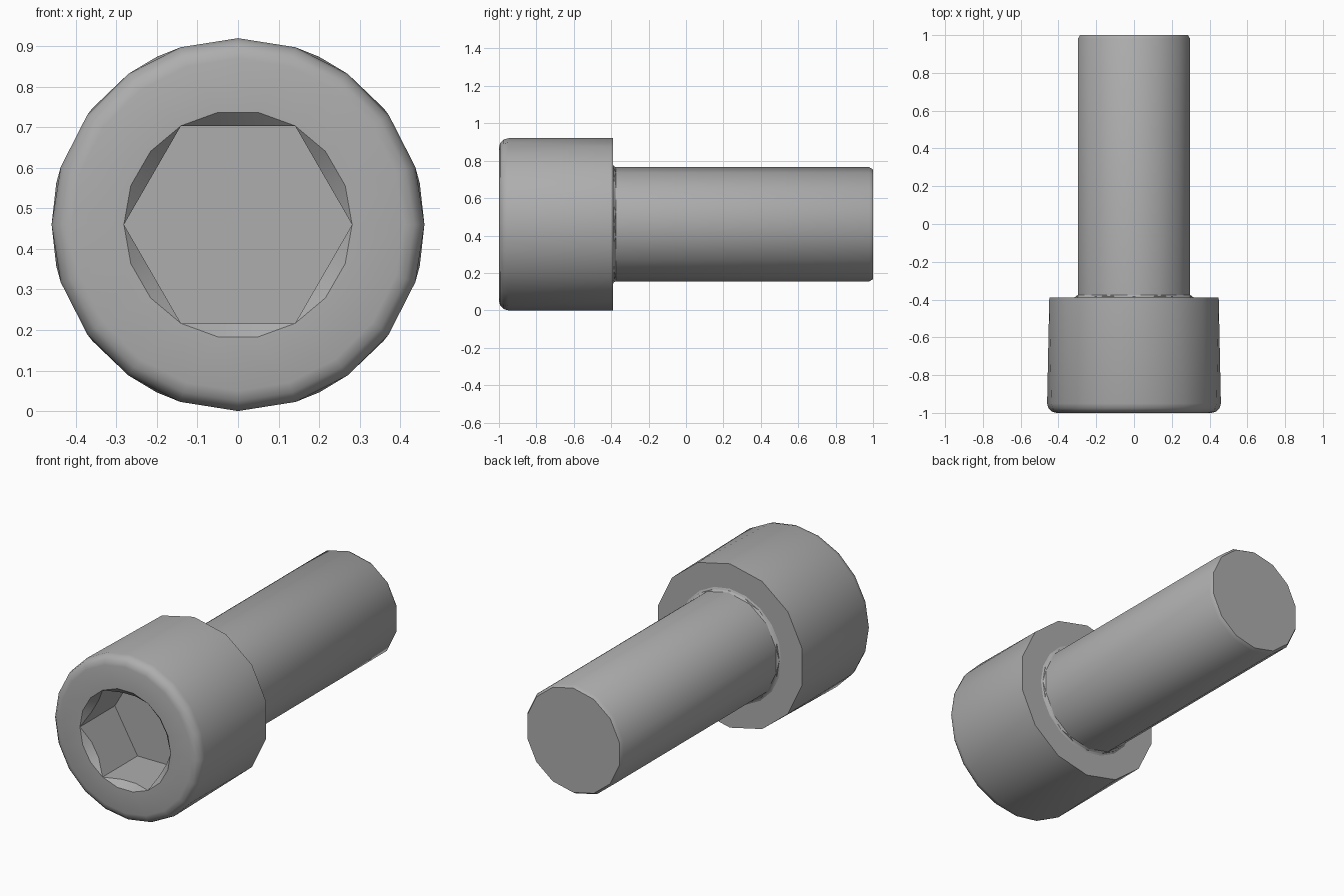
import bpy, bmesh
from math import sin, cos, pi, radians

cube = bpy.data.objects.get("Cube")
if cube:
    bpy.data.objects.remove(cube)

AXIS_Z = 0.46       # height of the bolt axis
HEX_R = 0.2815      # socket corner radius
FRONT = -1.0

steel = bpy.data.materials.new("grey steel")
steel.use_nodes = True
GREY = (0.42, 0.42, 0.42, 1)
steel.diffuse_color = GREY
steel.node_tree.nodes["Principled BSDF"].inputs["Base Color"].default_value = GREY


def circle(y, radius, sides):
    """Ring of points around the bolt axis, starting at the top."""
    angles = [2 * pi * i / sides for i in range(sides)]
    return [(radius * sin(a), y, AXIS_Z + radius * cos(a)) for a in angles]


def hexagon(y, chamfer=0.0):
    """18-point ring on the hexagon; the chamfer pushes flats deeper than corners."""
    ring = []
    for i in range(18):
        a = radians(20 * i - 90)
        off = (a + pi / 2) % (pi / 3) - pi / 6
        r = HEX_R * cos(pi / 6) / cos(off)
        depth = chamfer * (HEX_R - r)
        ring.append((r * sin(a), y + depth, AXIS_Z + r * cos(a)))
    return ring[5:] + ring[:5]      # start near the top


def bridge(bm, a, b):
    """Join two rings; rings with different counts are zipped with triangles."""
    na, nb = len(a), len(b)
    if na == nb:
        for i in range(na):
            j = (i + 1) % na
            bm.faces.new((a[i], a[j], b[j], b[i]))
        return
    i = j = 0
    while i < na or j < nb:
        if j >= nb or (i < na and (i + 0.5) / na <= (j + 0.5) / nb):
            bm.faces.new((a[i], a[(i + 1) % na], b[j % nb]))
            i += 1
        else:
            bm.faces.new((a[i % na], b[(j + 1) % nb], b[j]))
            j += 1


def loft(name, rings):
    """Closed solid through a list of rings."""
    bm = bmesh.new()
    loops = [[bm.verts.new(p) for p in ring] for ring in rings]
    for a, b in zip(loops, loops[1:]):
        bridge(bm, a, b)
    bm.faces.new(loops[0])
    bm.faces.new(loops[-1])
    bmesh.ops.remove_doubles(bm, verts=bm.verts, dist=1e-4)
    bmesh.ops.recalc_face_normals(bm, faces=bm.faces)
    mesh = bpy.data.meshes.new(name)
    bm.to_mesh(mesh)
    bm.free()
    mesh.materials.append(steel)
    obj = bpy.data.objects.new(name, mesh)
    bpy.context.collection.objects.link(obj)
    bpy.ops.object.select_all(action='DESELECT')
    obj.select_set(True)
    bpy.context.view_layer.objects.active = obj
    bpy.ops.object.shade_smooth_by_angle(angle=radians(32))
    return obj


# Head: socket floor, walls, chamfered mouth, flat face, rounded rim, back edge
mouth = [(x, FRONT, z) for x, y, z in
         [(HEX_R * sin(radians(20 * i + 10)), 0, AXIS_Z + HEX_R * cos(radians(20 * i + 10)))
          for i in range(18)]]
ROUND = 0.05
rim = [circle(FRONT + ROUND * (1 - cos(t)), 0.46 - ROUND * (1 - sin(t)), 20)
       for t in (0, pi / 6, pi / 3, pi / 2)]
loft("head", [hexagon(-0.69), hexagon(FRONT, 1.0), mouth] + rim + [circle(-0.39, 0.46, 14)])

# Shank: filleted neck running into the head, plain body, chamfered tip
loft("shank", [circle(-0.42, 0.32, 20), circle(-0.39, 0.32, 20), circle(-0.385, 0.31, 20),
               circle(-0.375, 0.305, 14), circle(0.98, 0.305, 14), circle(1.0, 0.293, 14)])
